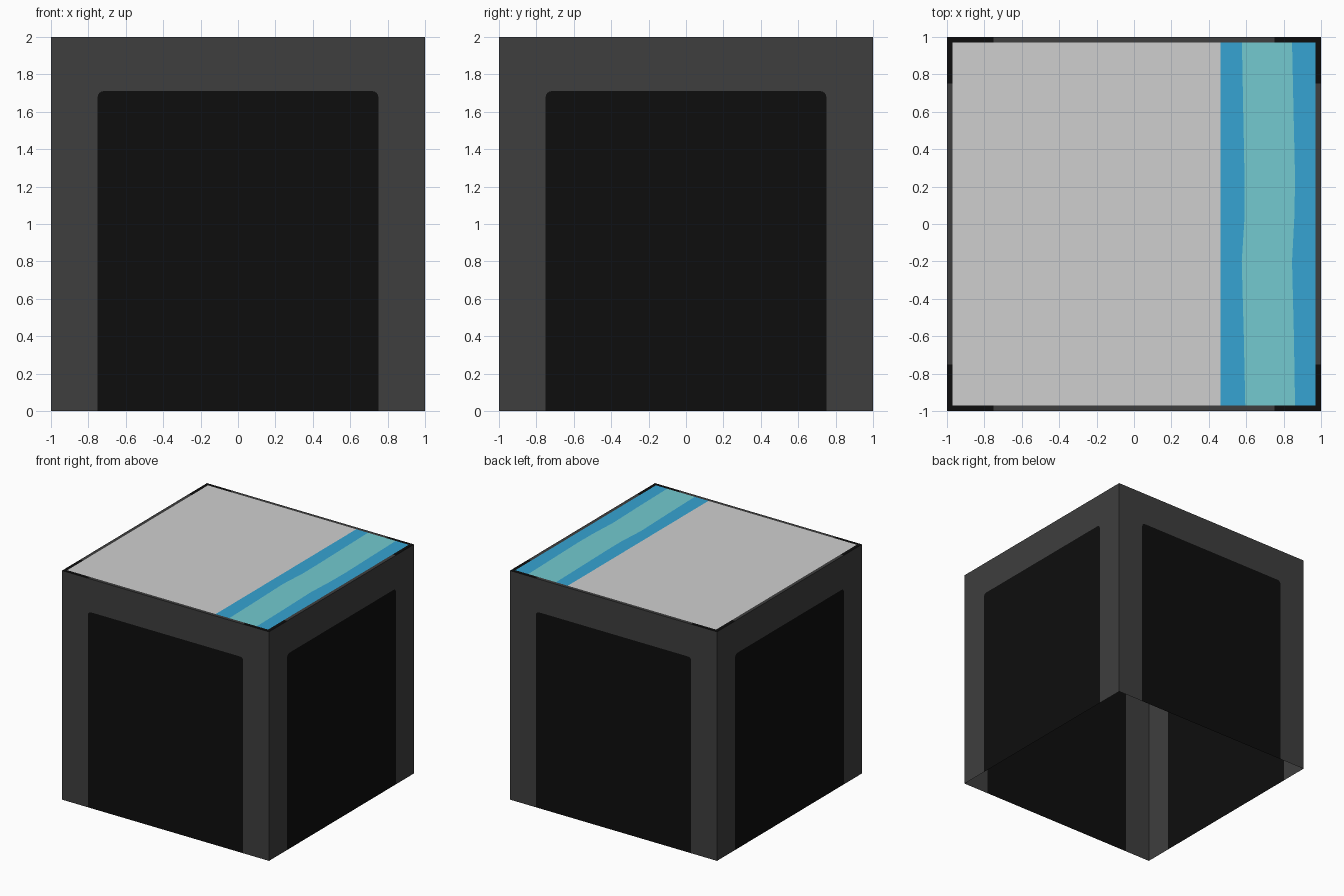
import bpy, bmesh, math
from mathutils import Matrix, Vector

if "Cube" in bpy.data.objects:
    bpy.data.objects.remove(bpy.data.objects["Cube"])


def material(name, srgb):
    lin = [((c / 255 + 0.055) / 1.055) ** 2.4 if c > 10 else c / 255 / 12.92 for c in srgb]
    m = bpy.data.materials.new(name)
    m.diffuse_color = (*lin, 1)
    m.use_nodes = True
    m.node_tree.nodes["Principled BSDF"].inputs["Base Color"].default_value = m.diffuse_color
    return m


FRAME = material("dark grey", (62, 62, 62))
PANEL = material("black", (13, 13, 13))
SAND = material("light grey", (207, 207, 207))
BLUE = material("blue", (54, 164, 210))
TEAL = material("teal", (115, 202, 208))


def build(name, polys, mats, turns=1):
    """Make one object from (points, material index) polygons, repeated around z."""
    bm = bmesh.new()
    for k in range(turns):
        rot = Matrix.Rotation(k * math.pi / 2, 3, 'Z')
        for pts, mi in polys:
            f = bm.faces.new([bm.verts.new(rot @ Vector(p)) for p in pts])
            f.material_index = mi
    bmesh.ops.remove_doubles(bm, verts=bm.verts, dist=1e-4)
    me = bpy.data.meshes.new(name)
    bm.to_mesh(me)
    bm.free()
    for m in mats:
        me.materials.append(m)
    ob = bpy.data.objects.new(name, me)
    bpy.context.collection.objects.link(ob)
    return ob


# Side walls: thin sheets, each a frame around a rounded-top dark panel, open below
W, H, R = 0.75, 1.71, 0.03
arch = [(W, 0)]
for cx, start in ((W - R, 0), (R - W, 90)):
    for i in range(5):
        a = math.radians(start + i * 22.5)
        arch.append((cx + R * math.cos(a), H - R + R * math.sin(a)))
arch.append((-W, 0))
frame = [(1, 0), (1, 2), (-1, 2), (-1, 0)] + arch[::-1]
wall = [([(x, -1, z) for x, z in frame], 0),
        ([(x, -1, z) for x, z in arch], 1)]
build("side_walls", wall, [FRAME, PANEL], turns=4)

# Top rim: narrow border, black at the corners
I = 0.97
rim = [([(-1, -1, 2), (-W, -1, 2), (-W, -I, 2), (-I, -I, 2)], 1),
       ([(-W, -1, 2), (W, -1, 2), (W, -I, 2), (-W, -I, 2)], 0),
       ([(W, -1, 2), (1, -1, 2), (I, -I, 2), (W, -I, 2)], 1)]
build("top_rim", rim, [FRAME, PANEL], turns=4)

# Top panel: plain area, then a blue band with a wavy teal stripe
rows = [(-I, 0.595, 0.861), (-0.6, 0.587, 0.855), (-0.2, 0.576, 0.845),
        (0.05, 0.592, 0.858), (0.25, 0.591, 0.861), (0.6, 0.584, 0.853),
        (I, 0.577, 0.845)]
top = []
for (y0, l0, r0), (y1, l1, r1) in zip(rows, rows[1:]):
    lo, hi = (-I, 0.463, l0, r0, I), (-I, 0.463, l1, r1, I)
    for c, mi in enumerate((0, 1, 2, 1)):
        top.append(([(lo[c], y0, 2), (lo[c + 1], y0, 2),
                     (hi[c + 1], y1, 2), (hi[c], y1, 2)], mi))
build("top_panel", top, [SAND, BLUE, TEAL])
